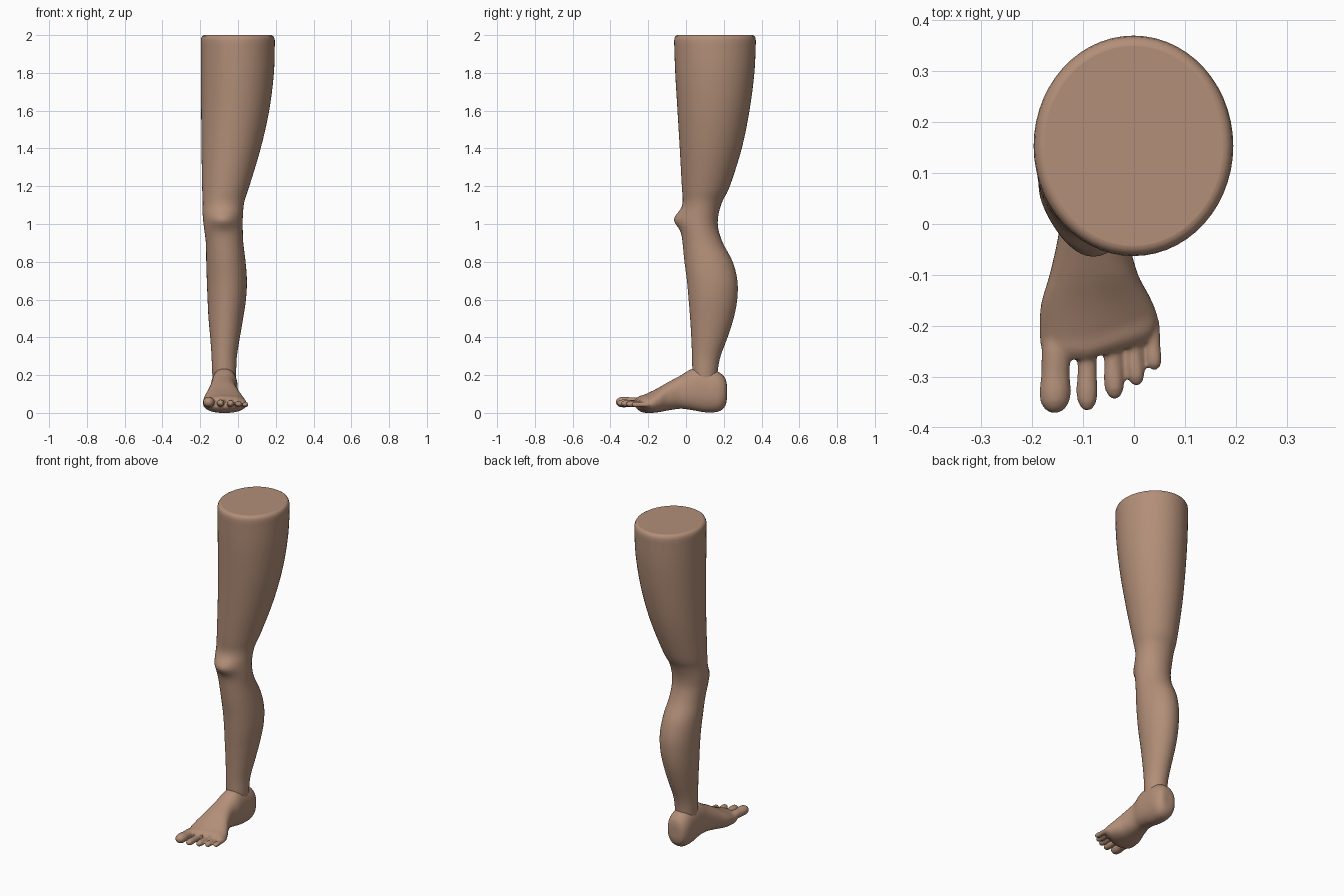
import bpy, bmesh, math
from mathutils import Vector

cube = bpy.data.objects.get("Cube")
if cube:
    bpy.data.objects.remove(cube, do_unlink=True)

skin = bpy.data.materials.new("skin")
skin.use_nodes = True
SKIN = (0.45, 0.275, 0.19, 1)
skin.diffuse_color = SKIN
skin.node_tree.nodes["Principled BSDF"].inputs["Base Color"].default_value = SKIN


def smooth_stations(rows, steps):
    """Catmull-Rom interpolation through rows of section values."""
    out = []
    for i in range(len(rows) - 1):
        a, b = rows[max(i - 1, 0)], rows[i]
        c, d = rows[i + 1], rows[min(i + 2, len(rows) - 1)]
        for s in range(steps):
            t = s / steps
            out.append([q + 0.5 * t * (r - p + t * (2*p - 5*q + 4*r - w + t * (3*(q - r) + w - p)))
                        for p, q, r, w in zip(a, b, c, d)])
    return out + [list(rows[-1])]


def loft(bm, rings):
    """Skin a list of point rings and cap both ends."""
    loops = [[bm.verts.new(p) for p in ring] for ring in rings]
    n = len(loops[0])
    for a, b in zip(loops, loops[1:]):
        for i in range(n):
            bm.faces.new((a[i], a[(i + 1) % n], b[(i + 1) % n], b[i]))
    bm.faces.new(loops[0][::-1])
    bm.faces.new(loops[-1])


def oval(u0, u1, v0, v1, n, power=2.0):
    """Superellipse fitted into a box; returns (u, v, sine) tuples."""
    pts = []
    for i in range(n):
        a = 2 * math.pi * i / n
        c, s = math.cos(a), math.sin(a)
        e = 2 / power
        u = (u0 + u1) / 2 + (u1 - u0) / 2 * math.copysign(abs(c) ** e, c)
        v = (v0 + v1) / 2 + (v1 - v0) / 2 * math.copysign(abs(s) ** e, s)
        pts.append((u, v, s))
    return pts


def finish(name, bm):
    bmesh.ops.recalc_face_normals(bm, faces=bm.faces)
    mesh = bpy.data.meshes.new(name)
    bm.to_mesh(mesh)
    bm.free()
    mesh.materials.append(skin)
    ob = bpy.data.objects.new(name, mesh)
    bpy.context.collection.objects.link(ob)
    for p in mesh.polygons:
        p.use_smooth = True
    return ob


# Leg sections: z, x min, x max, y min, y max
leg_rows = [
    (0.12, -.13, -.015, .04, .165), (0.22, -.137, -.01, .034, .168),
    (0.30, -.14, -.006, .032, .183), (0.40, -.147, .01, .028, .22),
    (0.50, -.156, .027, .022, .252), (0.60, -.161, .042, .014, .271),
    (0.70, -.165, .047, .005, .272), (0.80, -.168, .04, -.008, .247),
    (0.90, -.17, .028, -.018, .195), (0.98, -.18, .025, -.026, .17),
    (1.05, -.187, .026, -.022, .172), (1.12, -.187, .034, -.017, .193),
    (1.20, -.19, .06, -.022, .232), (1.40, -.193, .12, -.033, .295),
    (1.60, -.195, .165, -.045, .336), (1.80, -.197, .19, -.057, .362),
    (1.97, -.197, .195, -.063, .37)]
rings = []
for z, x0, x1, y0, y1 in smooth_stations(leg_rows, 5):
    kneecap = 0.04 * math.exp(-((z - 1.025) / 0.045) ** 2)
    rings.append([Vector((x, y - kneecap * max(0, -s) ** 3, z))
                  for x, y, s in oval(x0, x1, y0, y1, 56)])
# Rounded rim at the cut thigh
for inset, z in ((.002, 1.983), (.007, 1.994), (.015, 1.999), (.02, 2.0)):
    rings.append([Vector((x, y, z)) for x, y, s in
                  oval(-.197 + inset, .195 - inset, -.063 + inset, .37 - inset, 56)])
bm = bmesh.new()
loft(bm, rings)
leg = finish("leg", bm)

# Foot sections: y, x min, x max, z min, z max
foot_rows = [
    (.217, -.10, -.045, .075, .145), (.207, -.125, -.02, .035, .185),
    (.17, -.143, -.003, .006, .218), (.10, -.145, -.001, .003, .235),
    (.03, -.143, -.003, .015, .232), (-.03, -.15, -.01, .022, .197),
    (-.10, -.166, .008, .012, .16), (-.16, -.183, .03, .002, .126),
    (-.22, -.185, .045, .0, .098), (-.25, -.18, .042, .012, .088),
    (-.268, -.165, .03, .03, .072)]
bm = bmesh.new()
rings = []
for y, x0, x1, z0, z1 in smooth_stations(foot_rows, 4):
    slant = min(1, max(0, (-.1 - y) / .12)) * .32
    rings.append([Vector((x, y + slant * max(0, x + .09), z))
                  for x, z, s in oval(x0, x1, z0, z1, 40, 2.3)])
loft(bm, rings)

# Toes: base x, base y, tip x, tip y, radius, height
toes = [(-.152, -.20, -.156, -.372, .031, .057),
        (-.092, -.20, -.092, -.368, .021, .052),
        (-.045, -.19, -.038, -.345, .020, .050),
        (-.005, -.18, .005, -.319, .018, .047),
        (.036, -.185, .040, -.288, .016, .044)]
toe_shape = [(0, .8), (.3, .92), (.55, .9), (.75, 1), (.87, .93), (.95, .65), (.985, .35), (1, .1)]
for bx, by, tx, ty, r, h in toes:
    rings = []
    for t, k in toe_shape:
        cx, cy, q = bx + (tx - bx) * t, by + (ty - by) * t, r * k
        rings.append([Vector((x, cy, z)) for x, z, s in
                      oval(cx - q, cx + q, h - q * .92, h + q * .92, 20)])
    loft(bm, rings)
foot = finish("foot", bm)

# Fuse the foot and toes into one soft skin
fuse = foot.modifiers.new("fuse", 'REMESH')
fuse.mode = 'VOXEL'
fuse.voxel_size = 0.0055
fuse.use_smooth_shade = True
soften = foot.modifiers.new("soften", 'SMOOTH')
soften.factor = 0.5
soften.iterations = 5

# Keep the thigh cut flat and crisp
bpy.ops.object.select_all(action='DESELECT')
leg.select_set(True)
bpy.context.view_layer.objects.active = leg
bpy.ops.object.shade_smooth_by_angle(angle=math.radians(40))
leg.data.polygons[len(leg.data.polygons) - 1].use_smooth = False
